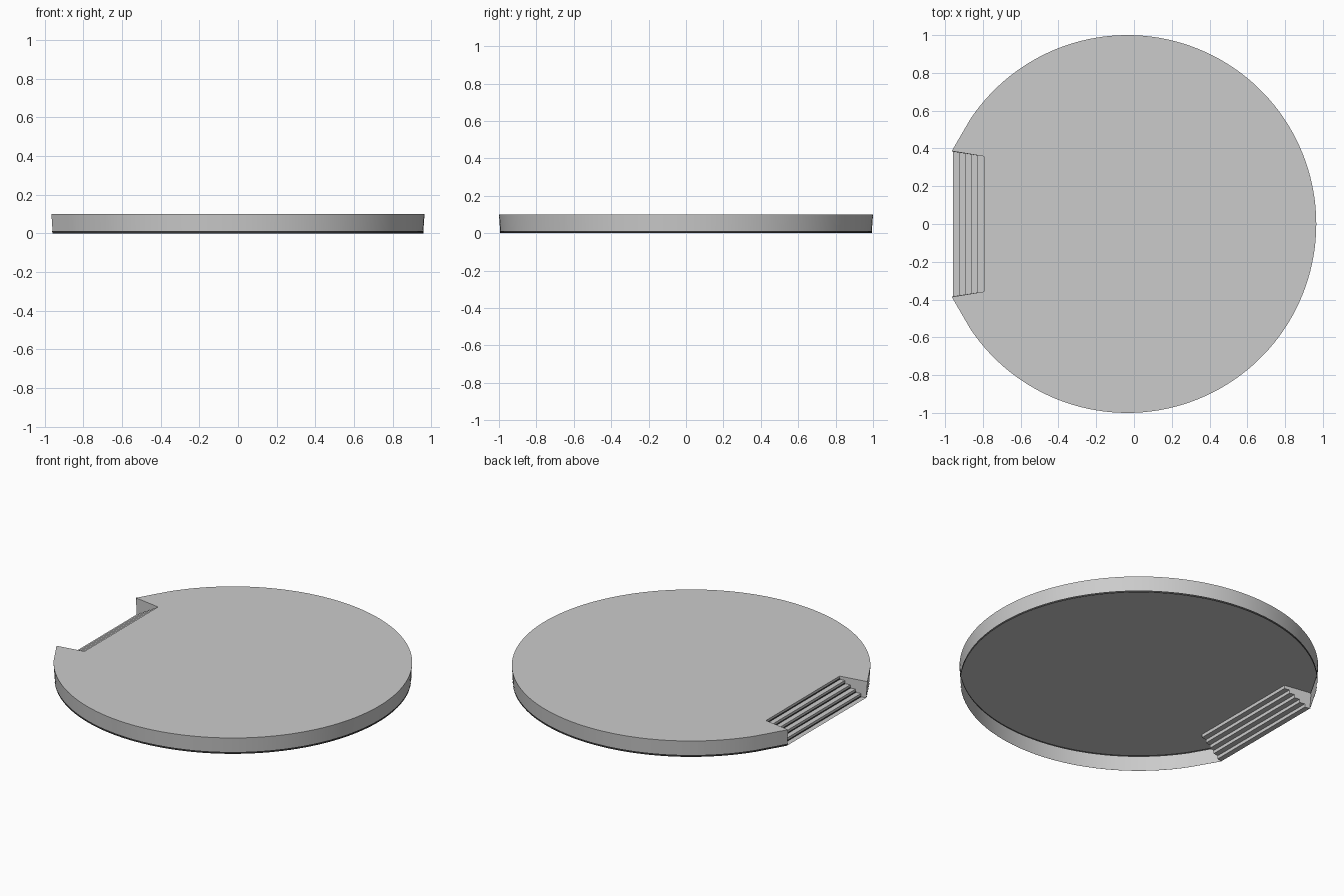
import bpy
import math
from mathutils import Vector

cube = bpy.data.objects.get("Cube")
if cube:
    bpy.data.objects.remove(cube, do_unlink=True)

HEIGHT = 0.1
CENTRE = Vector((-0.035, 0, 0))
TAPER = 0.007
SEGMENTS = 120
SWEEP = math.radians(146)
CORNER = Vector((-0.965, 0.386, HEIGHT))   # outer end of the stair opening
INNER = Vector((-0.795, 0.358, HEIGHT))    # inner end of the stair opening
STEPS = 5
GAP = 0.002                                # stand-off of the dark trim


def material(name, value):
    mat = bpy.data.materials.new(name)
    mat.use_nodes = True
    colour = (value, value, value, 1)
    mat.diffuse_color = colour
    mat.node_tree.nodes["Principled BSDF"].inputs["Base Color"].default_value = colour
    return mat


grey = material("plain_grey", 0.6)
dark = material("dark_trim", 0.04)


def mirror(p):
    return Vector((p.x, -p.y, p.z))


def make(name, verts, faces, mat=grey, smooth=False):
    mesh = bpy.data.meshes.new(name)
    mesh.from_pydata([tuple(v) for v in verts], [], faces)
    mesh.materials.append(mat)
    obj = bpy.data.objects.new(name, mesh)
    bpy.context.collection.objects.link(obj)
    for poly in mesh.polygons:
        poly.use_smooth = smooth


def strip(name, first, second, mat=grey, smooth=False):
    """Quads joining two equally long rows of points."""
    n = len(first)
    faces = [(i, i + 1, n + i + 1, n + i) for i in range(n - 1)]
    make(name, list(first) + list(second), faces, mat, smooth)


# Rim: a round sweep whose ends run straight to the stair opening
rim = [mirror(CORNER)]
for i in range(SEGMENTS + 1):
    a = -SWEEP + 2 * SWEEP * i / SEGMENTS
    rim.append(CENTRE + Vector((math.cos(a), math.sin(a), HEIGHT)))
rim.append(CORNER)


def rim_at(z, offset=0.0):
    """The flared rim outline at height z, moved outward by offset."""
    scale = 1 - TAPER * (1 - z / HEIGHT) + offset
    row = [CENTRE + (p - CENTRE) * scale for p in rim]
    return [Vector((p.x, p.y, z)) for p in row]


# Deck with the opening notched out
outline = rim + [INNER, mirror(INNER)]
make("deck", outline, [tuple(range(len(outline)))])

# Slightly flared skirt, open underneath
strip("skirt", rim_at(0), rim, smooth=True)

# Dark trim around the foot outside and under the deck inside
strip("foot_trim", rim_at(0, GAP), rim_at(0.012, GAP), dark, smooth=True)
strip("inner_trim", rim_at(HEIGHT - 0.009, -GAP),
      rim_at(HEIGHT - 0.001, -GAP), dark, smooth=True)

# Stepped profile, each tread followed by a riser
start = rim_at(0)[-1]
profile = [start]
for i in range(STEPS):
    edge = start.lerp(INNER, (i + 1) / STEPS)
    for level in (i, i + 1):
        profile.append(Vector((edge.x, edge.y, HEIGHT * level / STEPS)))
strip("stairs", [mirror(p) for p in profile], profile)

# Dark line along the foot of every riser
for i, base in enumerate(profile[1::2]):
    low = base + Vector((-GAP, 0, 0))
    high = low + Vector((0, 0, 0.009))
    strip(f"riser_trim_{i + 1}", [mirror(low), mirror(high)], [low, high], dark)

# Cheek walls above the steps on both sides of the opening
cheek = profile + [CORNER]
order = tuple(range(len(cheek)))
make("left_stair_cheek", cheek, [order[::-1]])
make("right_stair_cheek", [mirror(p) for p in cheek], [order])
